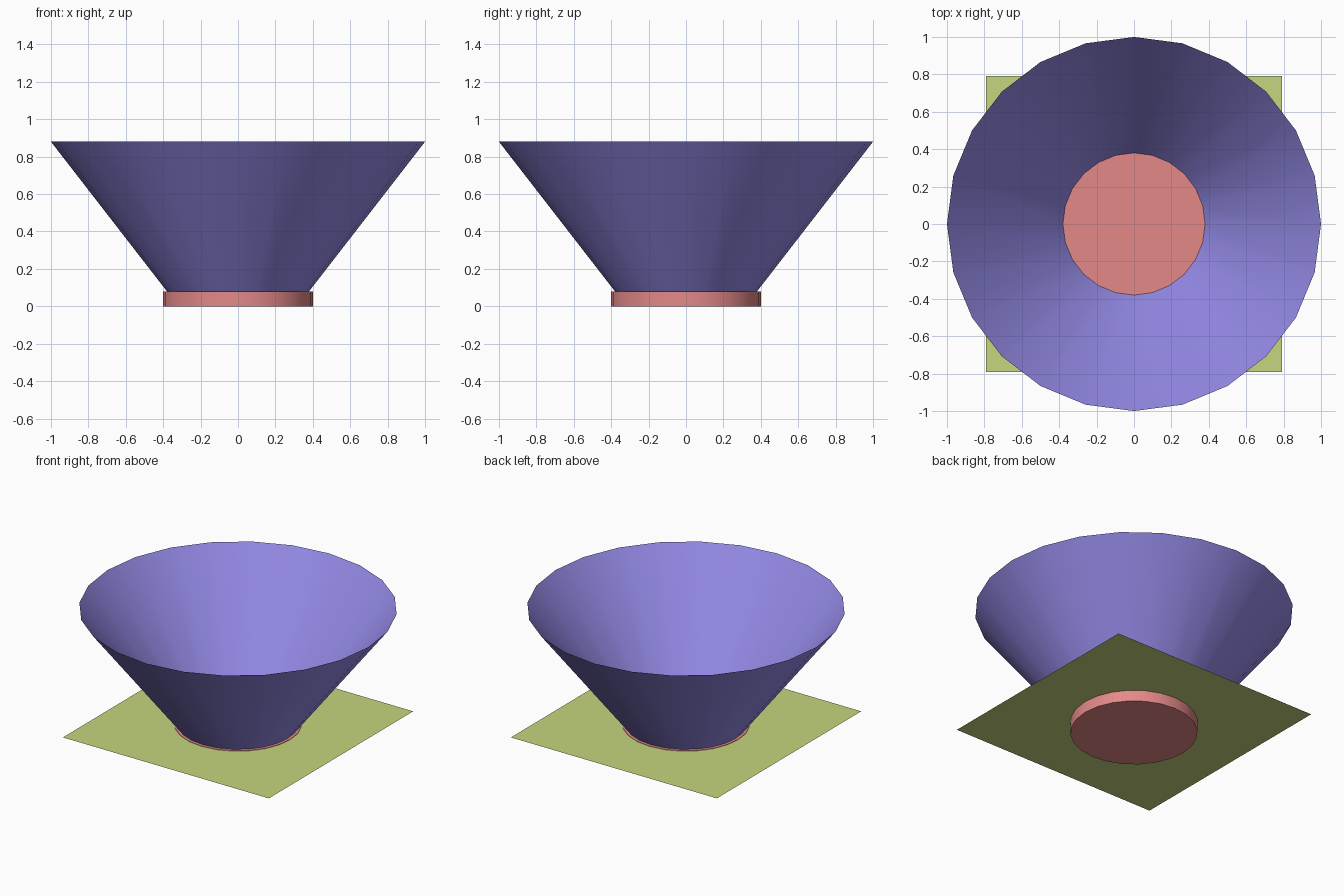
import bpy
import math

cube = bpy.data.objects.get("Cube")
if cube:
    bpy.data.objects.remove(cube, do_unlink=True)

SIDES = 24
BASE_TOP = 0.08
BASE_RADIUS = 0.4
RIM_HEIGHT = 0.88


def make_material(name, rgb):
    mat = bpy.data.materials.new(name)
    mat.use_nodes = True
    color = (*rgb, 1)
    mat.diffuse_color = color
    mat.node_tree.nodes["Principled BSDF"].inputs["Base Color"].default_value = color
    return mat


def finish(name, mat, smooth=False):
    obj = bpy.context.object
    obj.name = name
    obj.data.name = name
    obj.data.materials.append(mat)
    if smooth:
        bpy.ops.object.shade_smooth_by_angle(angle=math.radians(30))
    return obj


pink = make_material("salmon pink", (0.78, 0.25, 0.25))
purple = make_material("lavender", (0.29, 0.25, 0.78))
green = make_material("olive green", (0.56, 0.67, 0.21))

# Low round base
bpy.ops.mesh.primitive_cylinder_add(
    vertices=SIDES, radius=BASE_RADIUS, depth=BASE_TOP,
    location=(0, 0, BASE_TOP / 2))
finish("round_base", pink, smooth=True)

# Open flared bowl, a single wall without caps
bpy.ops.mesh.primitive_cone_add(
    vertices=SIDES, radius1=0.38, radius2=1, depth=RIM_HEIGHT - BASE_TOP,
    end_fill_type='NOTHING', location=(0, 0, (RIM_HEIGHT + BASE_TOP) / 2))
finish("flared_bowl", purple, smooth=True)

# Thin square sheet just under the top of the base
bpy.ops.mesh.primitive_plane_add(size=1.58, location=(0, 0, BASE_TOP - 0.003))
finish("square_sheet", green)
